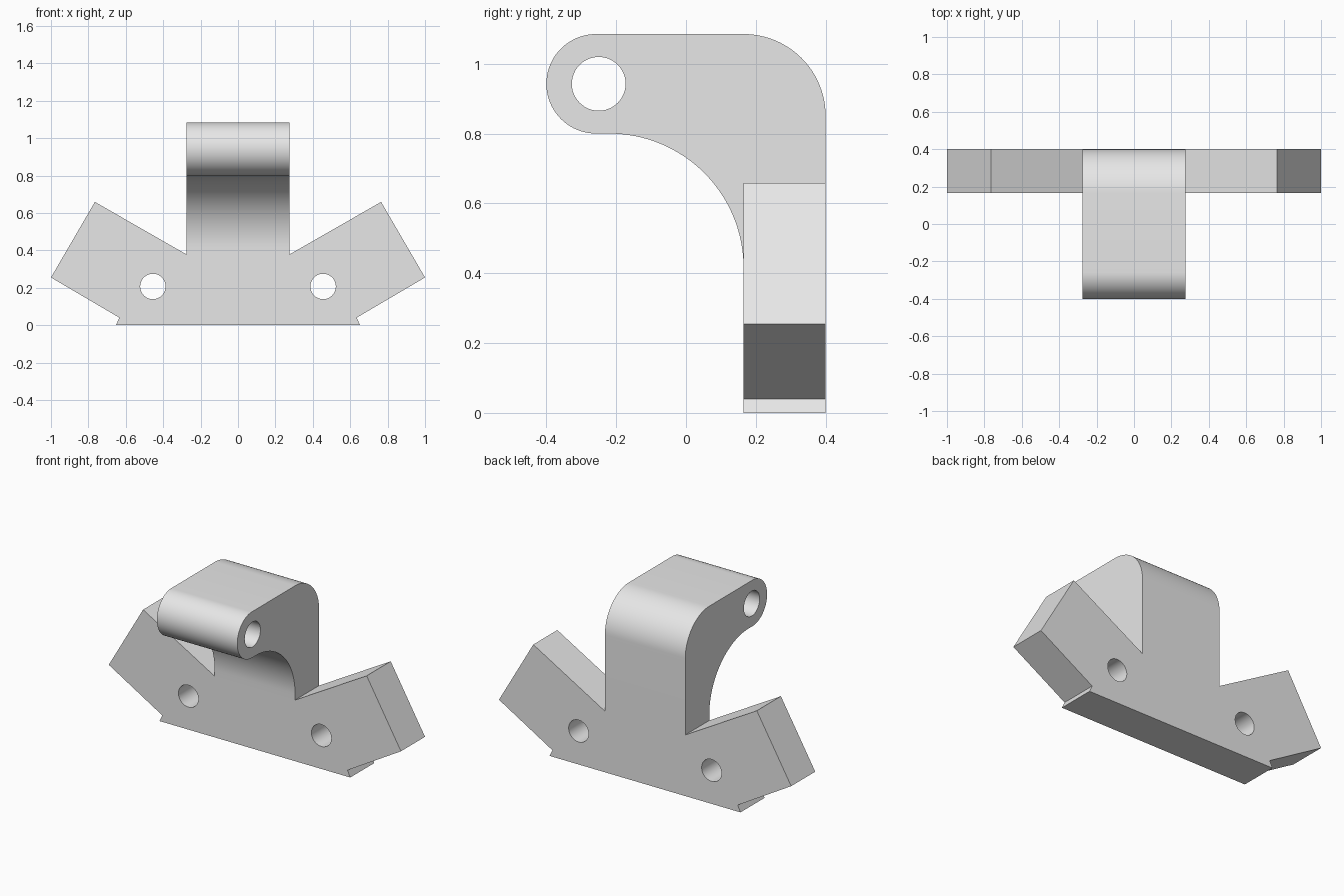
import bpy
import bmesh
from math import sin, cos, pi, radians
from mathutils import Vector

cube = bpy.data.objects.get("Cube")
if cube:
    bpy.data.objects.remove(cube, do_unlink=True)

# Shared dimensions
BACK, FRONT = 0.40, 0.165      # plate thickness range in y
ARM_HALF = 0.275               # half width of the arm
JOIN_Z = 0.378                 # height where the arm meets the plate
TOP_Z = 1.085

grey = bpy.data.materials.new("light grey")
grey.use_nodes = True
grey.diffuse_color = (0.8, 0.8, 0.8, 1)
grey.node_tree.nodes["Principled BSDF"].inputs["Base Color"].default_value = (0.8, 0.8, 0.8, 1)


def arc(cx, cy, r, start, end, steps=24):
    """Points on an arc, angles in degrees."""
    angles = [radians(start + (end - start) * i / steps) for i in range(steps + 1)]
    return [(cx + r * cos(a), cy + r * sin(a)) for a in angles]


def prism(name, points, axis, low, high):
    """Extrude a profile along x (points are y, z) or along y (points are x, z)."""
    bm = bmesh.new()
    if axis == "x":
        verts = [bm.verts.new((low, a, b)) for a, b in points]
        shift = Vector((high - low, 0, 0))
    else:
        verts = [bm.verts.new((a, low, b)) for a, b in points]
        shift = Vector((0, high - low, 0))
    face = bm.faces.new(verts)
    out = bmesh.ops.extrude_face_region(bm, geom=[face], use_keep_orig=True)
    moved = [v for v in out["geom"] if isinstance(v, bmesh.types.BMVert)]
    bmesh.ops.translate(bm, verts=moved, vec=shift)
    bmesh.ops.recalc_face_normals(bm, faces=bm.faces)
    mesh = bpy.data.meshes.new(name)
    bm.to_mesh(mesh)
    bm.free()
    mesh.materials.append(grey)
    obj = bpy.data.objects.new(name, mesh)
    bpy.context.collection.objects.link(obj)
    return obj


def combine(target, tool, operation):
    """Apply a boolean and discard the tool object."""
    tool.hide_render = True
    mod = target.modifiers.new("boolean", "BOOLEAN")
    mod.operation = operation
    mod.solver = "EXACT"
    mod.object = tool
    bpy.context.view_layer.objects.active = target
    bpy.ops.object.modifier_apply(modifier=mod.name)
    bpy.data.objects.remove(tool, do_unlink=True)


# Winged mounting plate, mirrored about the centre
right_half = [(0.653, 0), (0.634, 0.04), (1.0, 0.255), (0.765, 0.659), (ARM_HALF, JOIN_Z)]
outline = right_half + [(-x, z) for x, z in reversed(right_half)]
bracket = prism("bracket", outline, "y", FRONT, BACK)

# Screw holes
for side in (-1, 1):
    circle = arc(side * 0.455, 0.207, 0.068, 0, 360, 48)[:-1]
    combine(bracket, prism("screw_hole_cutter", circle, "y", 0, 0.6), "DIFFERENCE")

# Curved arm: rounded back corner, round nose, concave underside
nose_r = 0.1425
nose_z = TOP_Z - nose_r
profile = [(BACK, JOIN_Z)]
profile += arc(BACK - 0.235, TOP_Z - 0.235, 0.235, 0, 90)
profile += arc(-BACK + nose_r, nose_z, nose_r, 90, 270, 40)
profile += arc(FRONT - 0.385, 0.415, 0.385, 90, 0, 32)
profile += [(FRONT, JOIN_Z)]
arm = prism("arm", profile, "x", -ARM_HALF, ARM_HALF)

# Pivot hole through the nose
pivot = arc(-0.25, nose_z, 0.077, 0, 360, 48)[:-1]
combine(arm, prism("pivot_hole_cutter", pivot, "x", -0.5, 0.5), "DIFFERENCE")
combine(bracket, arm, "UNION")

# Smooth the curves, keep the edges sharp
bpy.ops.object.select_all(action="DESELECT")
bracket.select_set(True)
bpy.context.view_layer.objects.active = bracket
bpy.ops.object.shade_smooth_by_angle(angle=radians(30))
